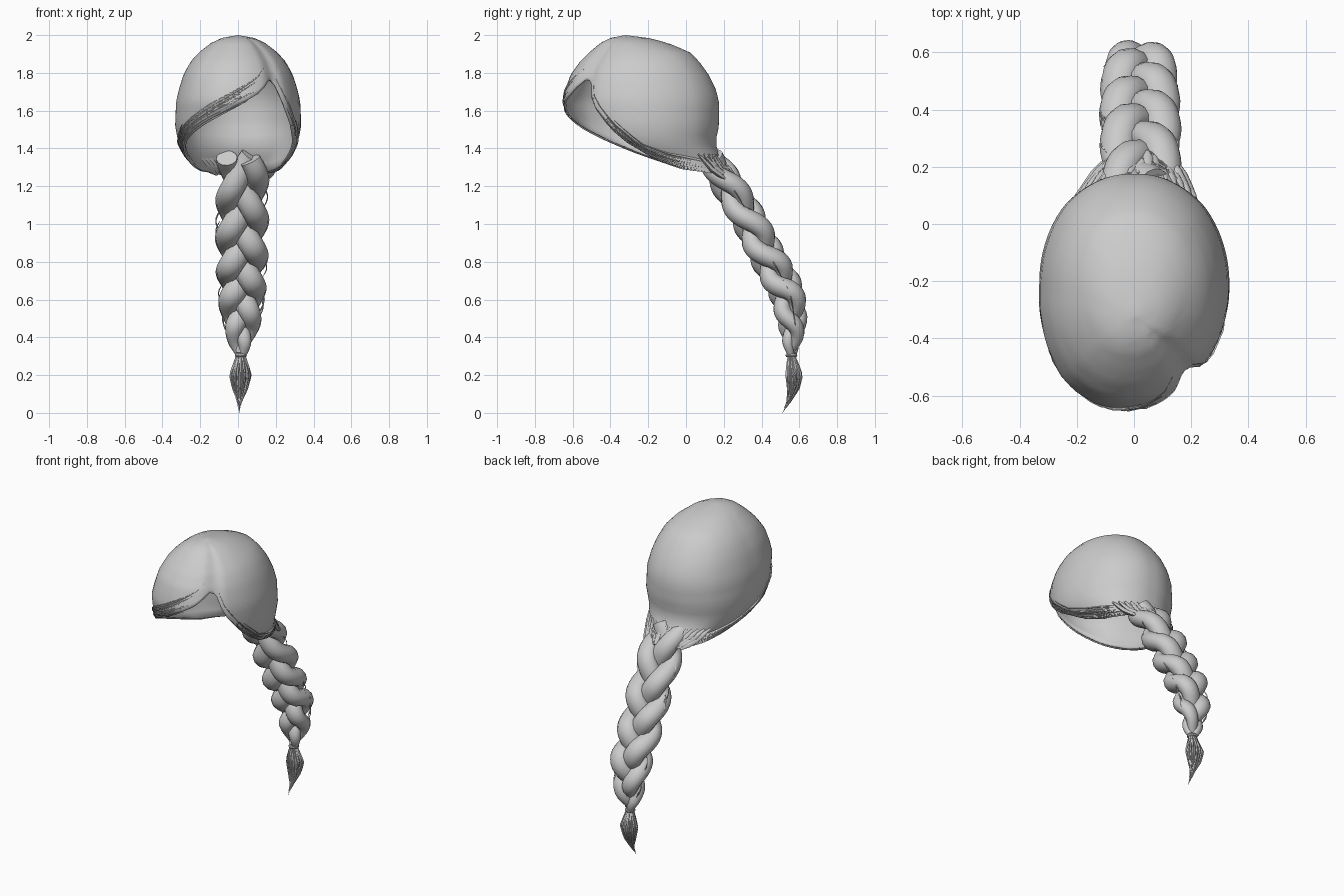
import bpy, bmesh, math, random
from mathutils import Vector

cube = bpy.data.objects.get("Cube")
if cube:
    bpy.data.objects.remove(cube)
random.seed(4)

grey = bpy.data.materials.new("hair grey")
grey.use_nodes = True
color = (0.6, 0.6, 0.6, 1)
grey.diffuse_color = color
grey.node_tree.nodes["Principled BSDF"].inputs["Base Color"].default_value = color


def interp(table, x):
    """Piecewise linear lookup; the first entry of each row is the key."""
    for a, b in zip(table, table[1:]):
        if x <= b[0]:
            f = max(0, (x - a[0]) / (b[0] - a[0]))
            return [p + (q - p) * f for p, q in zip(a[1:], b[1:])]
    return list(table[-1][1:])


def finish(bm, name, angle=60):
    bmesh.ops.recalc_face_normals(bm, faces=bm.faces)
    mesh = bpy.data.meshes.new(name)
    bm.to_mesh(mesh)
    bm.free()
    mesh.materials.append(grey)
    obj = bpy.data.objects.new(name, mesh)
    bpy.context.collection.objects.link(obj)
    bpy.ops.object.select_all(action='DESELECT')
    obj.select_set(True)
    bpy.context.view_layer.objects.active = obj
    bpy.ops.object.shade_smooth_by_angle(angle=math.radians(angle))
    return obj


def add_tube(bm, pts, radii, sides=6, flat=1.0):
    """Capped tube along pts; flat squashes it across its side axis."""
    rings = []
    for i, p in enumerate(pts):
        d = (pts[min(i + 1, len(pts) - 1)] - pts[max(i - 1, 0)]).normalized()
        u = d.cross(Vector((0, 1, 0.3))).normalized()
        v = d.cross(u)
        rings.append([bm.verts.new(p + radii[i] * (u * math.cos(a) + v * flat * math.sin(a)))
                      for a in (math.tau * k / sides for k in range(sides))])
    for r, s in zip(rings, rings[1:]):
        for k in range(sides):
            bm.faces.new((r[k], r[k - 1], s[k - 1], s[k]))
    bm.faces.new(rings[0])
    bm.faces.new(rings[-1])


# Cap cross-sections: height, front y, back y, half width
SECTIONS = [(1.25, -.36, .27, .19), (1.30, -.40, .23, .225), (1.36, -.47, .18, .275),
            (1.43, -.56, .155, .315), (1.52, -.62, .175, .332), (1.65, -.65, .175, .327),
            (1.72, -.635, .155, .31), (1.79, -.61, .12, .288), (1.86, -.56, .07, .25),
            (1.91, -.51, .02, .205), (1.96, -.45, -.10, .14), (1.985, -.40, -.20, .085),
            (2.0, -.32, -.32, 0)]
# Hairline: degrees from the front towards +x, lower edge height
HAIRLINE = [(-180, 1.255), (-150, 1.265), (-120, 1.28), (-95, 1.31), (-75, 1.37), (-55, 1.45),
            (-30, 1.54), (0, 1.63), (20, 1.69), (36, 1.765), (43, 1.755), (50, 1.63),
            (65, 1.48), (85, 1.34), (100, 1.30), (130, 1.275), (180, 1.255)]
# Fuller sweep on one side, set-in parting on the other
FULLNESS = [(-180, 1), (-135, 1.03), (-90, 1), (-45, 1.06), (0, 1), (28, .99), (42, .92),
            (52, .98), (75, 1), (135, 1.03), (180, 1)]


def cap_point(az, z, out=0.0):
    front, back, half = interp(SECTIONS, z)
    full = interp(FULLNESS, az)[0]
    a = math.radians(az)
    n = Vector((math.sin(a), -math.cos(a), 0))
    return Vector((n.x * half * full, (front + back) / 2 + n.y * (back - front) / 2 * full, z)) + n * out


def rim(az):
    return interp(HAIRLINE, az)[0]


# Hair cap, open at the face and underneath
bm = bmesh.new()
COLS, ROWS = 90, 22
pole = bm.verts.new((0, -.32, 2))
grid = []
for c in range(COLS):
    az = -180 + 360 * c / COLS
    drop = 2 - rim(az)
    grid.append([bm.verts.new(cap_point(az, 2 - drop * (r / ROWS) ** 1.6)) for r in range(1, ROWS + 1)])
for c in range(COLS):
    a, b = grid[c - 1], grid[c]
    bm.faces.new((pole, a[0], b[0]))
    for r in range(ROWS - 1):
        bm.faces.new((a[r], a[r + 1], b[r + 1], b[r]))
cap = finish(bm, "hair_cap")
shell = cap.modifiers.new("thickness", 'SOLIDIFY')
shell.thickness = 0.012


# Fine locks following the hairline from the parting round to the nape
def hairline_locks(name, start, end, count):
    bm = bmesh.new()
    for k in range(count):
        a = start + (end - start) * random.uniform(0, .45)
        b = a + (end - a) * random.uniform(.5, 1)
        lift = random.uniform(-.008, .09)
        pts, radii = [], []
        for i in range(17):
            f = i / 16
            az = a + (b - a) * f
            pts.append(cap_point(az, rim(az) + lift * (1 - .4 * f), random.uniform(.001, .004)))
            radii.append(.001 + .006 * math.sin(math.pi * f))
        add_tube(bm, pts, radii, 5, .6)
    finish(bm, name)


hairline_locks("swept_fringe_locks", 32, -176, 26)
hairline_locks("side_locks", 46, 176, 20)

# Gathered locks at the nape, running into the braid
bm = bmesh.new()
for k in range(16):
    s = -1 + 2 * k / 15
    top = cap_point(180 - 50 * s if s > 0 else -180 - 50 * s, 1.37, .0)
    end = Vector((.02 + .13 * s, .265 - .05 * abs(s), 1.25 + random.uniform(-.02, .02)))
    mid = (top + end) / 2 + Vector((0, -.005, -.01))
    add_tube(bm, [top, (top + mid) / 2, mid, (mid + end) / 2, end], [.006, .016, .02, .02, .008], 6, .7)
finish(bm, "nape_gather")

# Braid centre line: fraction, y, z, sideways sway, depth sway, strand radius
BRAID = [(0, .13, 1.35, .085, .025, .056), (.12, .215, 1.22, .078, .038, .064),
         (.3, .33, 1.03, .078, .04, .066), (.5, .43, .83, .076, .043, .066),
         (.7, .535, .64, .068, .045, .064), (.86, .565, .47, .052, .036, .052),
         (.95, .56, .37, .03, .02, .036), (1, .558, .315, .012, .01, .022)]
STEPS = 72
for s, label in enumerate(("first", "second", "third")):
    pts, radii = [], []
    for i in range(STEPS + 1):
        f = i / STEPS
        y, z, sway, depth, rad = interp(BRAID, f)
        y1, z1 = interp(BRAID, min(1, f + .04))[:2]
        y0, z0 = interp(BRAID, max(0, f - .04))[:2]
        down = Vector((0, y1 - y0, z1 - z0)).normalized()
        forward = Vector((0, down.z, -down.y))
        t = math.tau * (1.55 * f + .25 * f * f + s / 3) + .5
        centre = Vector((.025 - .01 * f, y, z))
        pts.append(centre + Vector((sway * math.sin(t), 0, 0)) + forward * depth * math.sin(2 * t))
        radii.append(rad)
    bm = bmesh.new()
    add_tube(bm, pts, radii, 12, .85)
    finish(bm, label + "_braid_strand")

# Loose hairs peeking from the braid edges
bm = bmesh.new()
for k in range(24):
    f = random.uniform(.05, .85)
    side = random.choice((-1, 1))
    pts = []
    for i in range(6):
        y, z, sway, depth, rad = interp(BRAID, f + .02 * i)
        bow = math.sin(math.pi * i / 5)
        pts.append(Vector((.02 + side * (sway + rad * (.6 + .3 * bow)), y + .015, z)))
    add_tube(bm, pts, [.0015, .003, .003, .003, .002, .001], 4)
finish(bm, "loose_hairs")

# Tie around the braid end
bpy.ops.mesh.primitive_torus_add(major_segments=20, minor_segments=8, major_radius=.022,
                                 minor_radius=.01, location=(.015, .558, .305))
tie = bpy.context.object
tie.name = "hair_tie"
tie.data.materials.append(grey)
bpy.ops.object.shade_smooth_by_angle()

# Tuft: fraction, height, y, spread
TUFT = [(0, .32, .558, .016), (.2, .27, .562, .032), (.42, .2, .572, .058),
        (.65, .13, .568, .042), (.85, .06, .545, .014), (1, .0, .51, .002)]
bm = bmesh.new()
for k in range(44):
    a = k * 2.4
    reach = math.sqrt((k + .5) / 44)
    length = random.uniform(.72, 1) if k else 1
    pts, radii = [], []
    for i in range(11):
        f = i / 10 * length
        z, y, spread = interp(TUFT, f)
        r = spread * reach
        pts.append(Vector((.015 - .008 * f + r * math.cos(a), y + .75 * r * math.sin(a), z)))
        radii.append(.0008 + .0085 * (1 - i / 10) ** .6 * min(1, .5 + f * 2))
    add_tube(bm, pts, radii, 5)
finish(bm, "braid_tuft")
